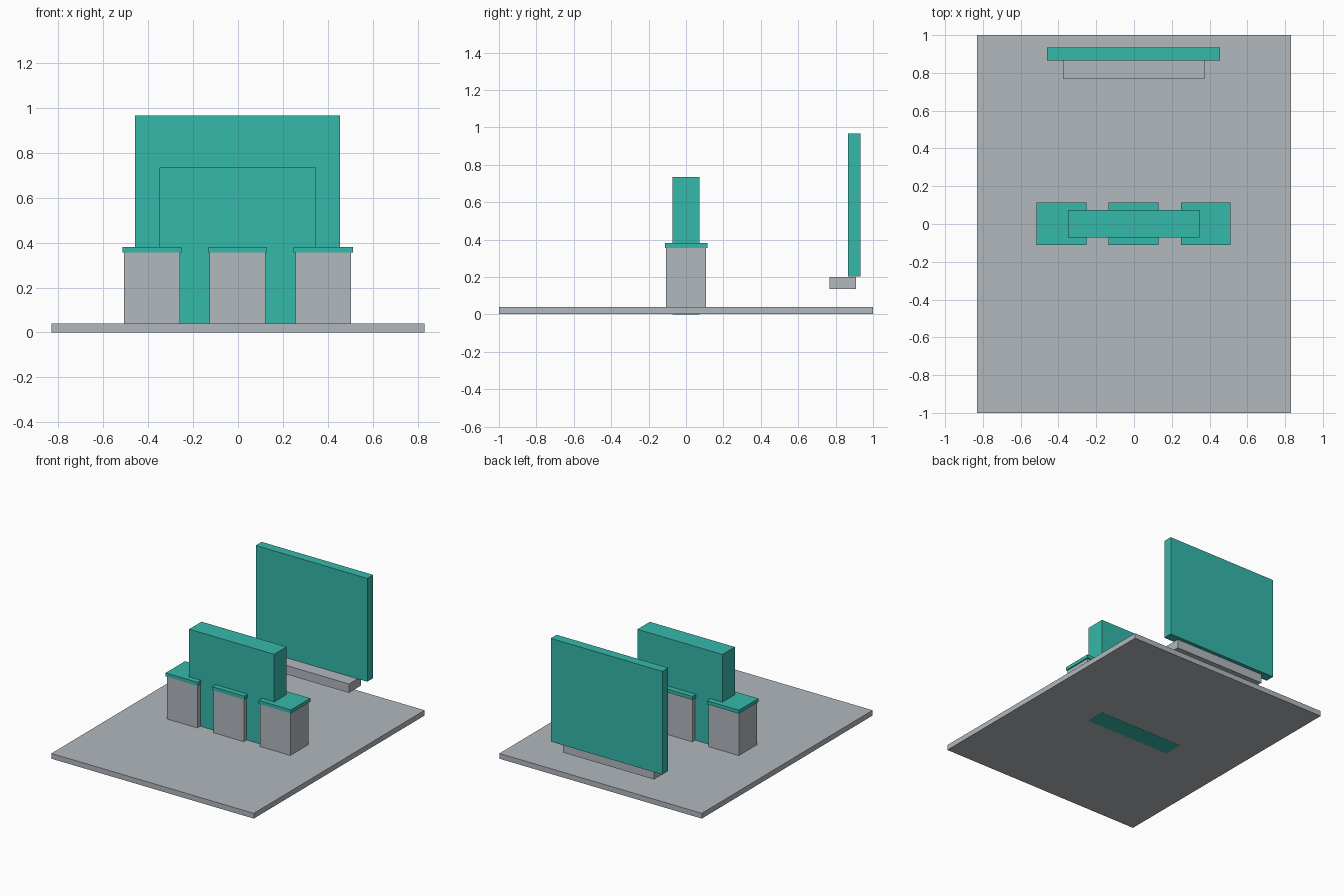
import bpy

if "Cube" in bpy.data.objects:
    bpy.data.objects.remove(bpy.data.objects["Cube"])


def material(name, rgb):
    m = bpy.data.materials.new(name)
    m.diffuse_color = (*rgb, 1.0)
    m.use_nodes = True
    m.node_tree.nodes["Principled BSDF"].inputs["Base Color"].default_value = m.diffuse_color
    return m


grey = material("light_grey", (0.445, 0.479, 0.515))
teal = material("teal", (0.036, 0.479, 0.402))


def box(name, x, y, z, mat):
    """Box spanning the given (min, max) ranges."""
    spans = (x, y, z)
    bpy.ops.mesh.primitive_cube_add(size=1, location=[(a + b) / 2 for a, b in spans])
    ob = bpy.context.object
    ob.name = name
    ob.scale = [b - a for a, b in spans]
    bpy.ops.object.transform_apply(location=False, rotation=False, scale=True)
    ob.data.materials.append(mat)
    return ob


# Floor slab, a hair above zero so the centre panel shows on the underside
box("floor_slab", (-0.83, 0.83), (-1, 1), (0.001, 0.04), grey)

# Three pedestals with overhanging caps
for side, cx in (("left", -0.383), ("middle", -0.002), ("right", 0.38)):
    box(f"{side}_pedestal", (cx - 0.124, cx + 0.124), (-0.106, 0.106), (0.04, 0.356), grey)
    box(f"{side}_cap", (cx - 0.132, cx + 0.132), (-0.112, 0.115), (0.356, 0.382), teal)

# Centre panel running through the pedestals down to the ground
box("centre_panel", (-0.35, 0.347), (-0.072, 0.073), (0, 0.735), teal)

# Back panel resting on its floating shelf
box("back_shelf", (-0.375, 0.372), (0.768, 0.91), (0.135, 0.201), grey)
box("back_panel", (-0.46, 0.455), (0.865, 0.934), (0.203, 0.968), teal)
